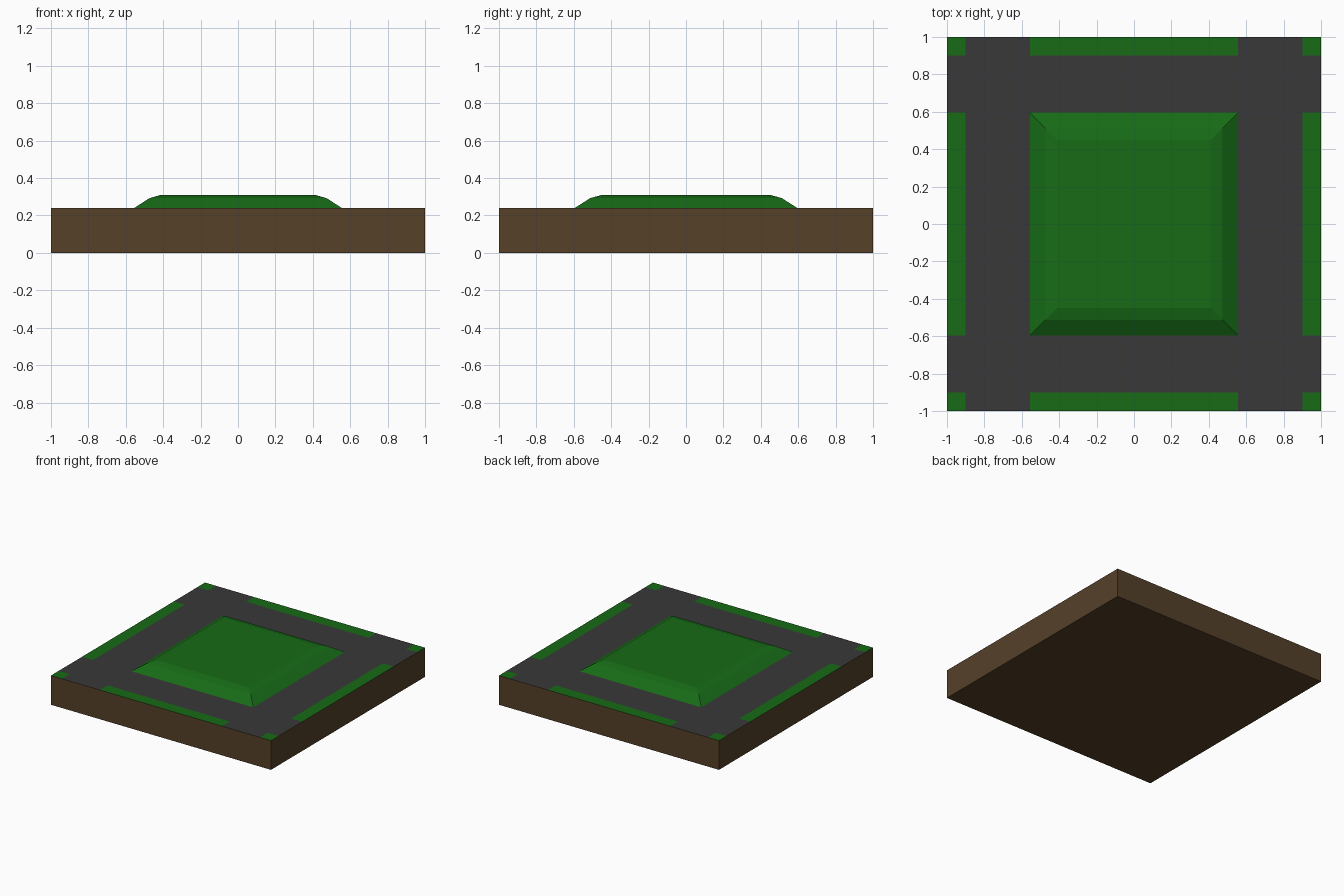
import bpy, bmesh

if "Cube" in bpy.data.objects:
    bpy.data.objects.remove(bpy.data.objects["Cube"])

TOP = 0.24
XS = [-1, -0.9, -0.555, 0.555, 0.9, 1]
YS = [-1, -0.9, -0.595, 0.595, 0.9, 1]


def material(name, rgb):
    m = bpy.data.materials.new(name)
    m.diffuse_color = (*rgb, 1)
    m.use_nodes = True
    m.node_tree.nodes["Principled BSDF"].inputs["Base Color"].default_value = m.diffuse_color
    return m


def finish(bm, name, mat):
    bmesh.ops.remove_doubles(bm, verts=bm.verts, dist=1e-5)
    me = bpy.data.meshes.new(name)
    bm.to_mesh(me)
    bm.free()
    me.materials.append(mat)
    ob = bpy.data.objects.new(name, me)
    bpy.context.collection.objects.link(ob)
    return ob


def ring(bm, hx, hy, z):
    return [bm.verts.new((sx * hx, sy * hy, z))
            for sx, sy in ((-1, -1), (1, -1), (1, 1), (-1, 1))]


def loft(bm, sections):
    rings = [ring(bm, *s) for s in sections]
    for a, b in zip(rings, rings[1:]):
        for i in range(4):
            j = (i + 1) % 4
            bm.faces.new((a[i], a[j], b[j], b[i]))
    return rings


def tiles(bm, wanted):
    for i in range(5):
        for j in range(5):
            if wanted(i, j):
                x0, x1, y0, y1 = XS[i], XS[i + 1], YS[j], YS[j + 1]
                bm.faces.new([bm.verts.new((x, y, TOP)) for x, y in
                              ((x0, y0), (x1, y0), (x1, y1), (x0, y1))])


earth = material("earth", (0.09, 0.052, 0.022))
asphalt = material("asphalt", (0.04, 0.04, 0.04))
green = material("grass", (0.0085, 0.147, 0.0085))

# Earth block: walls and underside, its top is closed by road and grass
bm = bmesh.new()
r = loft(bm, [(1, 1, 0), (1, 1, TOP)])
bm.faces.new(r[0][::-1])
finish(bm, "earth_block", earth)

# Crossing roads around the central plot
bm = bmesh.new()
tiles(bm, lambda i, j: i in (1, 3) or j in (1, 3))
finish(bm, "roads", asphalt)

# Grass strips and corner patches along the border
bm = bmesh.new()
tiles(bm, lambda i, j: i in (0, 2, 4) and j in (0, 2, 4) and (i, j) != (2, 2))
finish(bm, "grass_verges", green)

# Raised central lawn with two-step bevelled edge
bm = bmesh.new()
r = loft(bm, [(0.555, 0.595, TOP), (0.473, 0.512, 0.293), (0.412, 0.45, 0.31)])
bm.faces.new(r[-1])
finish(bm, "raised_lawn", green)
